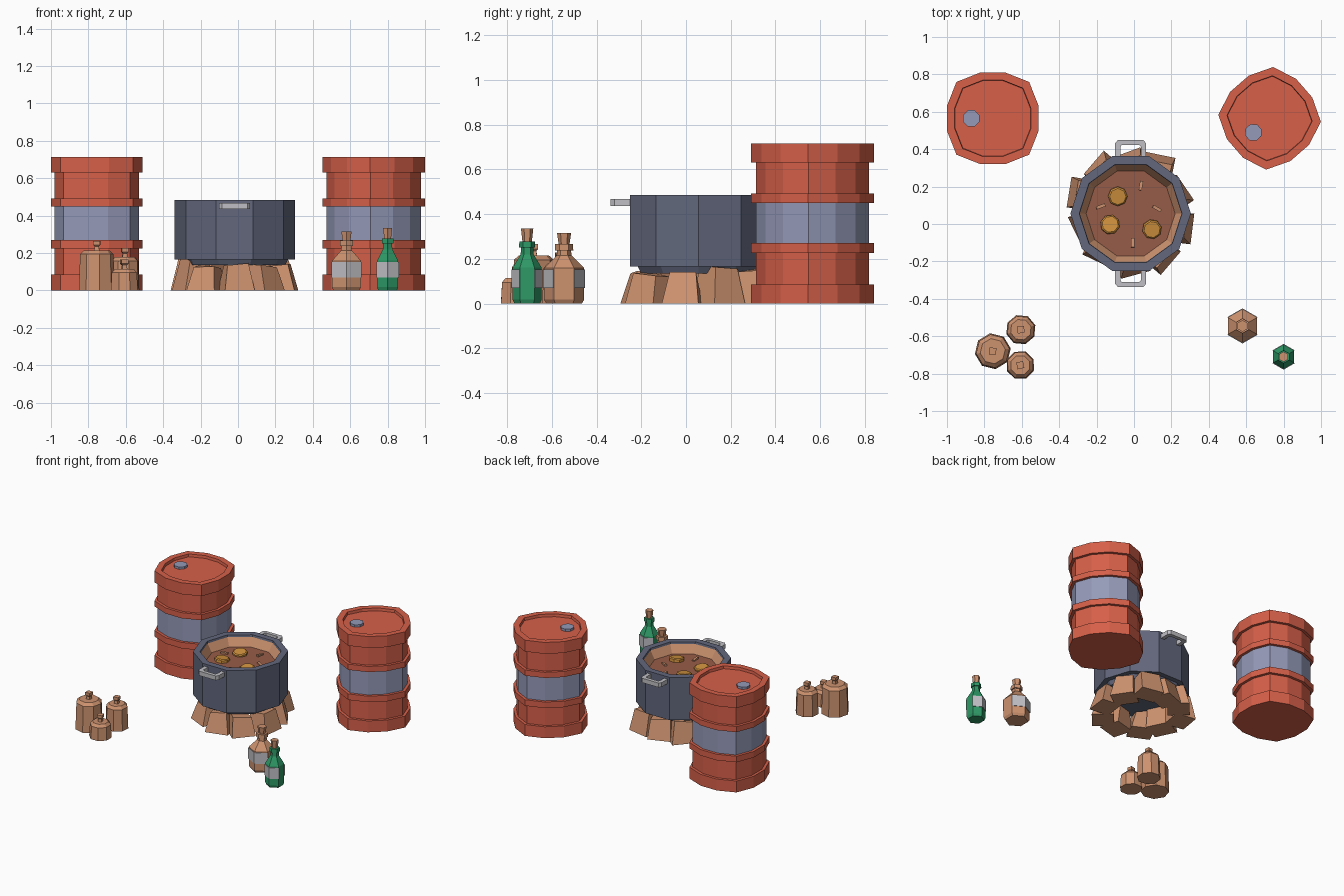
import bpy, bmesh, math, random
from mathutils import Vector, Matrix

if "Cube" in bpy.data.objects:
    bpy.data.objects.remove(bpy.data.objects["Cube"])

random.seed(4)


def lin(c):
    c /= 255
    return c / 12.92 if c <= 0.04045 else ((c + 0.055) / 1.055) ** 2.4


def material(name, r, g, b):
    m = bpy.data.materials.new(name)
    m.diffuse_color = (lin(r), lin(g), lin(b), 1)
    m.use_nodes = True
    m.node_tree.nodes["Principled BSDF"].inputs["Base Color"].default_value = m.diffuse_color
    return m


RED = material("red_paint", 214, 96, 73)
BLUE = material("pale_blue_paint", 149, 154, 184)
SLATE = material("slate_metal", 98, 103, 124)
STEEL = material("light_grey", 192, 192, 197)
TAN = material("tan", 205, 146, 111)
SOUP = material("brown_soup", 150, 92, 72)
ORANGE = material("orange_slice", 208, 146, 62)
GREEN = material("green_glass", 46, 152, 102)


def finish(bm, name, mats, loc=(0, 0, 0), rot=(0, 0, 0)):
    bmesh.ops.recalc_face_normals(bm, faces=bm.faces)
    me = bpy.data.meshes.new(name)
    bm.to_mesh(me)
    bm.free()
    for m in mats:
        me.materials.append(m)
    ob = bpy.data.objects.new(name, me)
    ob.location, ob.rotation_euler = loc, rot
    bpy.context.collection.objects.link(ob)
    return ob


def lathe(name, profile, sides, mats, loc=(0, 0, 0), rot=(0, 0, 0), start=0,
          radius=lambda i: 1, bands=None, cap_mat=0):
    """Stack of polygon rings (r, z); bands gives the material of each step."""
    bm = bmesh.new()
    rings = []
    for r, z in profile:
        ring = []
        for i in range(sides):
            a = math.radians(start) + math.tau * i / sides
            ring.append(bm.verts.new((r * radius(i) * math.cos(a), r * radius(i) * math.sin(a), z)))
        rings.append(ring)
    for k in range(len(rings) - 1):
        a, b = rings[k], rings[k + 1]
        for i in range(sides):
            j = (i + 1) % sides
            f = bm.faces.new((a[i], a[j], b[j], b[i]))
            f.material_index = bands[k] if bands else 0
    bm.faces.new(rings[0][::-1])
    bm.faces.new(rings[-1]).material_index = cap_mat
    return finish(bm, name, mats, loc, rot)


# Barrels: twelve sides, every third corner pushed out
def barrel(name, x, y, turn):
    R, B = 1.0, 0.92
    prof = [(R, 0), (R, .085), (B, .085), (B, .225), (R, .225), (R, .27), (B, .27), (B, .45),
            (R, .45), (R, .492), (B, .492), (B, .63), (R, .63), (R, .715), (.83, .715), (.82, .695)]
    bands = [1 if k == 6 else 0 for k in range(len(prof) - 1)]
    lathe(name, prof, 12, [RED, BLUE], (x, y, 0), (0, 0, math.radians(turn)), 45,
          lambda i: .275 if i % 3 == 0 else .254, bands)
    a = math.radians(180 + turn)
    lathe(name + "_cap", [(.047, .69), (.047, .712)], 8, [BLUE],
          (x + .115 * math.cos(a), y + .115 * math.sin(a), 0), (0, 0, a), 22.5)


barrel("left_barrel", -.755, .565, 0)
barrel("right_barrel", .725, .565, 41)

# Cooking pot with stew
PX, PY = -.018, .056
lathe("pot", [(.27, .135), (.285, .165), (.322, .165), (.322, .485), (.275, .485), (.272, .47),
              (.238, .41)], 10, [SLATE, TAN, SOUP], (PX, PY, 0),
      bands=[0, 0, 0, 0, 0, 1], cap_mat=2)


def box(name, size, loc, mat, rot=(0, 0, 0)):
    bm = bmesh.new()
    bmesh.ops.create_cube(bm, size=1, matrix=Matrix.Diagonal((*size, 1)))
    return finish(bm, name, [mat], loc, rot)


# Pot handles: flat chamfered loops, front and back
def handle(name, side):
    outer = [(-.083, 0), (-.083, .07), (-.068, .088), (.068, .088), (.083, .07), (.083, 0)]
    inner = [(-.055, 0), (-.055, .052), (-.046, .062), (.046, .062), (.055, .052), (.055, 0)]
    bm = bmesh.new()
    lay = [[[bm.verts.new((x, y, z)) for x, y in path] for path in (outer, inner)]
           for z in (.435, .468)]
    (lo, li), (ho, hi) = lay
    for i in range(5):
        for a, b in ((lo, li), (li, hi), (hi, ho), (ho, lo)):
            bm.faces.new((a[i], a[i + 1], b[i + 1], b[i]))
    for i in (0, 5):
        bm.faces.new((lo[i], li[i], hi[i], ho[i]))
    finish(bm, name, [STEEL], (PX, PY + side * .305, 0), (0, 0, 0 if side > 0 else math.pi))


handle("front_handle", -1)
handle("back_handle", 1)

# Vegetable slices and small pieces on the stew
for i, (x, y, tx, ty) in enumerate([(-.087, .148, .12, .05), (-.128, -.003, -.08, .1),
                                    (.096, -.028, .1, -.1)]):
    lathe(f"slice_{i + 1}", [(.052, -.012), (.052, .008), (.044, .014)], 8, [ORANGE],
          (x, y, .418), (tx, ty, i * .5))
for i, (x, y, a) in enumerate([(.037, .205, 80), (-.178, .094, 20), (.123, .083, -30),
                               (-.007, -.1, 90)]):
    box(f"stew_piece_{i + 1}", (.05, .017, .016), (x, y, .413), TAN, (0, .1, math.radians(a)))


# Ring of tapered stones under the pot
def stone(i, ang, reach, h):
    bm = bmesh.new()
    bmesh.ops.create_cube(bm, size=1)
    for v in bm.verts:
        top = v.co.z > 0
        k = .74 if top else 1
        v.co.x = v.co.x * .15 * k - (.02 if top else 0)
        v.co.y = v.co.y * .165 * k + (random.uniform(-.012, .012) if top else 0)
        v.co.z = h + random.uniform(-.012, .012) if top else 0
    a = math.radians(ang - 8)
    finish(bm, f"stone_{i + 1}", [TAN],
           (PX + (reach - .095) * math.cos(a), PY + (reach - .095) * math.sin(a), 0),
           (0, 0, a + random.uniform(.15, .4)))


corners = [(67, .375, .15), (98, .35, .14), (130, .36, .15), (166, .37, .165), (203, .335, .17),
           (239, .335, .13), (280, .35, .14), (314, .363, .13), (352, .361, .13), (31, .345, .16)]
for i, c in enumerate(corners):
    stone(i, *c)


# Candles
def candle(name, x, y, r, h, turn):
    lathe(name, [(r, 0), (r * .93, h - .02), (r * .7, h)], 8, [TAN], (x, y, 0), (0, 0, turn))
    lathe(name + "_wick", [(.022, h - .01), (.016, h + .02), (.026, h + .028), (.026, h + .05)],
          4, [TAN], (x, y, 0), (0, 0, turn + .6))


candle("tall_candle", -.755, -.68, .097, .215, .15)
candle("middle_candle", -.605, -.565, .081, .178, .3)
candle("short_candle", -.608, -.755, .078, .115, .4)


# Hexagonal bottles with cork and labels on front and back
def bottle(name, x, y, r, body, neck_r, neck, lip, top, mat):
    lathe(name, [(r * .88, 0), (r, .018), (r, body), (neck_r, neck), (neck_r * .95, lip),
                 (neck_r * 1.25, lip), (neck_r * 1.2, lip + .028)], 6, [mat], (x, y, 0), start=30)
    lathe(name + "_cork", [(neck_r * .7, lip + .02), (neck_r * .95, top)], 6, [TAN],
          (x, y, 0), start=30)
    for side, base in (("front", 210), ("back", 30)):
        bm = bmesh.new()
        cols = []
        for k in range(3):
            a = math.radians(base + 60 * k)
            d = Vector((math.cos(a), math.sin(a), 0))
            cols.append([bm.verts.new(d * q + Vector((0, 0, z)))
                         for q, z in ((r, .07), (r + .004, .07), (r + .004, .152), (r, .152))])
        for a, b in zip(cols, cols[1:]):
            for i in range(4):
                bm.faces.new((a[i], a[(i + 1) % 4], b[(i + 1) % 4], b[i]))
        bm.faces.new(cols[0])
        bm.faces.new(cols[2])
        finish(bm, f"{name}_{side}_label", [STEEL], (x, y, 0))


bottle("tan_bottle", .58, -.545, .09, .158, .033, .215, .238, .315, TAN)
bottle("green_bottle", .80, -.71, .065, .16, .029, .22, .25, .335, GREEN)
